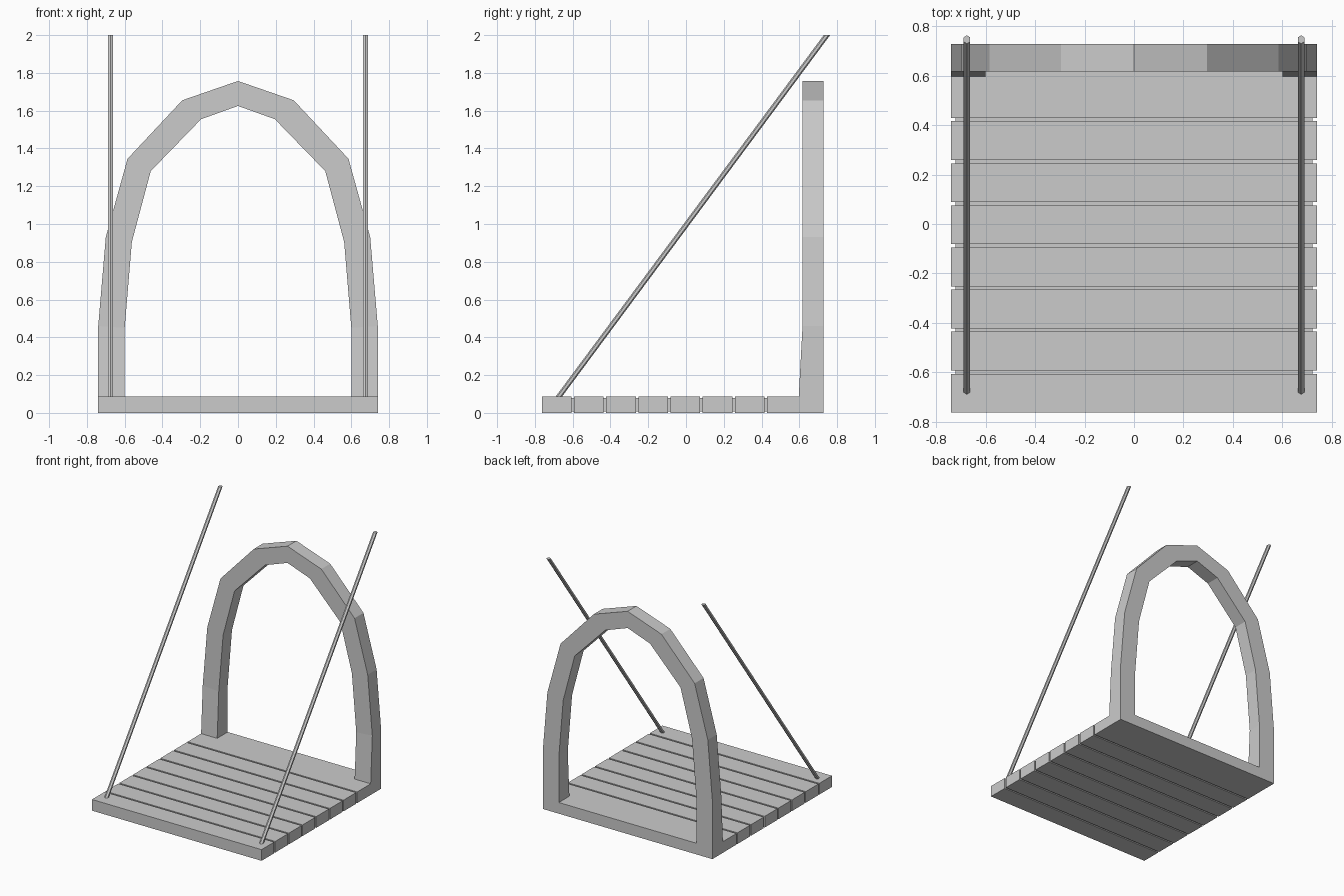
import bpy, bmesh
from math import sin, cos, pi
from mathutils import Vector

if "Cube" in bpy.data.objects:
    bpy.data.objects.remove(bpy.data.objects["Cube"])

TOP = 0.088  # deck top height


def finish(bm, name):
    bmesh.ops.recalc_face_normals(bm, faces=bm.faces)
    me = bpy.data.meshes.new(name)
    bm.to_mesh(me)
    bm.free()
    ob = bpy.data.objects.new(name, me)
    bpy.context.collection.objects.link(ob)
    return ob


def box(name, hx, y0, y1, z0, z1):
    bm = bmesh.new()
    bmesh.ops.create_cube(bm, size=1)
    for v in bm.verts:
        v.co = Vector((v.co.x * 2 * hx,
                       y0 if v.co.y < 0 else y1,
                       z0 if v.co.z < 0 else z1))
    return finish(bm, name)


def loft(name, rings):
    bm = bmesh.new()
    rows = [[bm.verts.new(p) for p in r] for r in rings]
    n = len(rows[0])
    for a, b in zip(rows, rows[1:]):
        for i in range(n):
            j = (i + 1) % n
            bm.faces.new((a[i], a[j], b[j], b[i]))
    bm.faces.new(rows[0])
    bm.faces.new(rows[-1])
    return finish(bm, name)


# Deck planks, the rear one carrying the arch
pitch = 0.1703
for i in range(8):
    y0 = -0.763 + i * pitch
    y1 = y0 + 0.157 if i < 7 else 0.728
    box(f"deck_plank_{i + 1}", 0.74, y0, y1, 0, TOP)

# Recessed strips in the gaps between planks
for i in range(7):
    y0 = -0.763 + i * pitch + 0.157
    box(f"gap_strip_{i + 1}", 0.722, y0, y0 + pitch - 0.157, 0.008, TOP - 0.008)

# Arch: outer x, outer z, inner x, inner z, front y
half = [(0.74, TOP, 0.60, TOP, 0.597),
        (0.74, 0.46, 0.60, 0.45, 0.617),
        (0.70, 0.93, 0.562, 0.905, 0.617),
        (0.585, 1.345, 0.462, 1.28, 0.617),
        (0.295, 1.655, 0.195, 1.555, 0.617),
        (0.0, 1.757, 0.0, 1.625, 0.617)]
stations = [(1, *s) for s in half] + [(-1, *s) for s in half[-2::-1]]
loft("gate_arch", [[(s * ox, yf, oz), (s * ox, 0.728, oz),
                    (s * ix, 0.728, iz), (s * ix, yf, iz)]
                   for s, ox, oz, ix, iz, yf in stations])

# Slanted suspension rods, cut level at both ends
for side, label in ((-1, "left"), (1, "right")):
    rings = []
    for y, z in ((-0.672, TOP), (0.746, 2.0)):
        rings.append([(side * 0.676 + 0.0155 * sin(k * pi / 3),
                       y + 0.017 * cos(k * pi / 3), z) for k in range(6)])
    loft(f"{label}_rod", rings)
